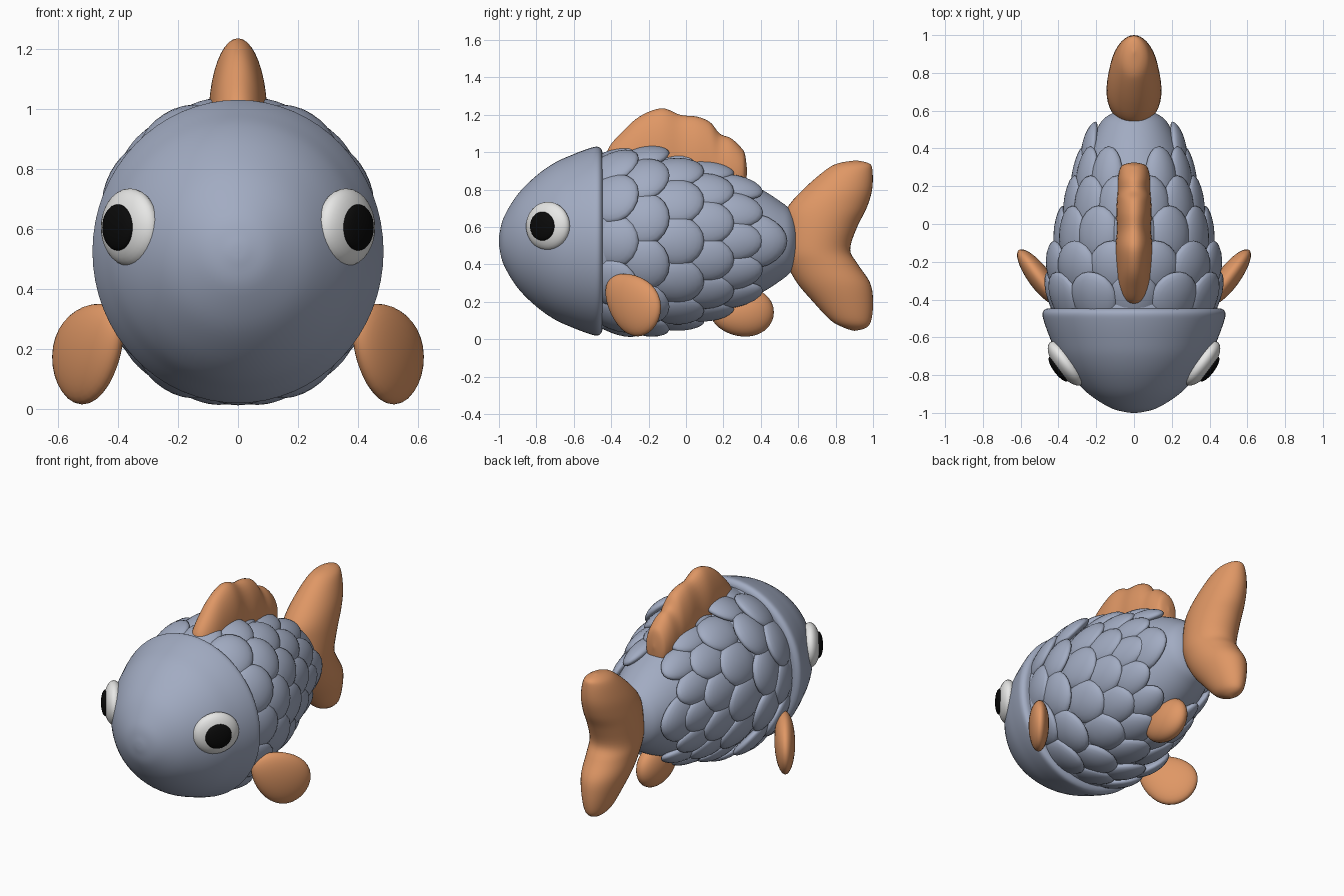
import bpy, bmesh, math
from mathutils import Vector

if "Cube" in bpy.data.objects:
    bpy.data.objects.remove(bpy.data.objects["Cube"])

ZC = 0.525      # height of the body axis


def material(name, rgb):
    m = bpy.data.materials.new(name)
    m.diffuse_color = (*rgb, 1)
    m.use_nodes = True
    m.node_tree.nodes["Principled BSDF"].inputs["Base Color"].default_value = m.diffuse_color
    return m


BLUE = material("blue_grey", (0.36, 0.41, 0.54))
ORANGE = material("orange", (0.74, 0.31, 0.13))
WHITE = material("eye_white", (0.80, 0.80, 0.79))
BLACK = material("pupil_black", (0.003, 0.003, 0.003))


def finish(name, bm, mat):
    bmesh.ops.remove_doubles(bm, verts=bm.verts, dist=1e-5)
    bmesh.ops.recalc_face_normals(bm, faces=bm.faces)
    for f in bm.faces:
        f.smooth = True
    me = bpy.data.meshes.new(name)
    bm.to_mesh(me)
    bm.free()
    me.materials.append(mat)
    ob = bpy.data.objects.new(name, me)
    bpy.context.collection.objects.link(ob)
    return ob


def smooth_points(pts, n=5):
    """Catmull-Rom resampling of a list of tuples."""
    p = [Vector(q) for q in pts]
    out = []
    for i in range(len(p) - 1):
        a, b, c, d = p[max(i - 1, 0)], p[i], p[i + 1], p[min(i + 2, len(p) - 1)]
        for k in range(n):
            t = k / n
            out.append(0.5 * (2 * b + (c - a) * t + (2 * a - 5 * b + 4 * c - d) * t * t
                              + (3 * b - a - 3 * c + d) * t ** 3))
    return out + [p[-1]]


def loft(name, axis, sections, mat, segs=40, n=5):
    """Elliptic sections (position, low, high, half thickness in x) along y or z."""
    bm = bmesh.new()
    rings = []
    for pos, lo, hi, t in smooth_points(sections, n):
        mid, half = (lo + hi) / 2, max((hi - lo) / 2, 0)
        ring = []
        for k in range(segs):
            a = 2 * math.pi * k / segs
            x, o = max(t, 0) * math.cos(a), mid + half * math.sin(a)
            ring.append(bm.verts.new((x, pos, o) if axis == "y" else (x, o, pos)))
        rings.append(ring)
    for r, s in zip(rings, rings[1:]):
        for k in range(segs):
            j = (k + 1) % segs
            bm.faces.new((r[k], r[j], s[j], s[k]))
    return finish(name, bm, mat)


def revolve(name, profile):
    """Profile of (y, radius, width factor) turned around the body axis."""
    return loft(name, "y", [(y, ZC - r, ZC + r, r * w) for y, r, w in profile], BLUE, 64)


def egg(name, center, axes, radii, mat, taper=0.0):
    """Ellipsoid on given axes, narrowed towards the start of its first axis."""
    bm = bmesh.new()
    bmesh.ops.create_uvsphere(bm, u_segments=32, v_segments=18, radius=1)
    for v in bm.verts:
        p, k = v.co.copy(), 1 + taper * v.co.x
        v.co = Vector(center) + sum((Vector(a) * r * c for a, r, c in
                                     zip(axes, radii, (p.x, p.y * k, p.z))), Vector())
    return finish(name, bm, mat)


# Head: blunt dome with a rounded rear rim
HEAD = [(-1, 0), (-0.996, 0.045), (-0.973, 0.13), (-0.9, 0.25), (-0.8, 0.35),
        (-0.7, 0.42), (-0.6, 0.465), (-0.52, 0.495), (-0.475, 0.505),
        (-0.452, 0.49), (-0.446, 0.46), (-0.446, 0.40), (-0.446, 0)]
revolve("head", [(y, r, 0.96) for y, r in HEAD])

# Body: tapers to a blunt end inside the tail, narrower than tall in the middle
BODY = [(-0.5, 0, 0.94), (-0.5, 0.43, 0.94), (-0.35, 0.455, 0.93), (-0.2, 0.46, 0.915),
        (-0.05, 0.437, 0.89), (0.1, 0.398, 0.87), (0.25, 0.347, 0.86), (0.4, 0.278, 0.87),
        (0.5, 0.215, 0.92), (0.56, 0.165, 0.95), (0.597, 0.09, 0.95), (0.607, 0, 0.95)]
revolve("body", BODY)
CURVE = smooth_points(BODY[1:], 8)


def body_at(y):
    """Radius and width factor of the body at y."""
    for a, b in zip(CURVE, CURVE[1:]):
        if a[0] <= y <= b[0]:
            p = a.lerp(b, (y - a[0]) / max(b[0] - a[0], 1e-6))
            return p[1], p[2]
    return CURVE[0][1:3]


# Scales: staggered rows of domed pads bent around the body, rear ends lifted
bm = bmesh.new()
for row, yc in enumerate((-0.40, -0.235, -0.05, 0.11, 0.265, 0.395)):
    for i in range(12):
        deg = 30 * i + 15 * (row % 2)
        spread = 18
        if row == 4 and deg in (90, 270):
            continue
        if row == 5:
            if i not in (0, 6):
                continue
            deg, spread = 30 * i, 30
        new = bmesh.ops.create_uvsphere(bm, u_segments=20, v_segments=12, radius=1)["verts"]
        bulge = 0.02 * abs(math.sin(math.radians(2 * deg))) if row < 2 else 0
        for v in new:
            u, w, h = v.co
            y = yc + 0.147 * w
            a = math.radians(deg + spread * u)
            r, width = body_at(y)
            r += 0.042 * h + 0.033 * w + bulge
            v.co = (width * r * math.cos(a), y, ZC + r * math.sin(a))
finish("scales", bm, BLUE)

# Tail fin: two lobes with a notch behind
loft("tail_fin", "z", [
    (0.045, 0.90, 0.90, 0), (0.06, 0.85, 0.96, 0.035), (0.10, 0.775, 0.99, 0.07),
    (0.2, 0.68, 1.0, 0.105), (0.3, 0.595, 0.985, 0.13), (0.4, 0.54, 0.92, 0.14),
    (0.48, 0.52, 0.878, 0.145), (0.6, 0.52, 0.915, 0.145), (0.7, 0.54, 0.965, 0.138),
    (0.8, 0.625, 0.995, 0.12), (0.9, 0.74, 0.997, 0.085), (0.94, 0.81, 0.98, 0.05),
    (0.957, 0.91, 0.91, 0)], ORANGE)

# Dorsal fin: wavy crest along the back
loft("dorsal_fin", "y", [
    (-0.43, 0.97, 0.97, 0), (-0.41, 0.85, 1.03, 0.05), (-0.35, 0.75, 1.10, 0.08),
    (-0.25, 0.7, 1.19, 0.092), (-0.13, 0.7, 1.235, 0.098), (-0.03, 0.7, 1.20, 0.09),
    (0.06, 0.7, 1.19, 0.094), (0.13, 0.7, 1.16, 0.09), (0.18, 0.7, 1.10, 0.087),
    (0.24, 0.72, 1.075, 0.085), (0.29, 0.76, 1.03, 0.075), (0.315, 0.80, 0.99, 0.055),
    (0.327, 0.90, 0.90, 0)], ORANGE)

# Anal fin: single rounded paddle below
egg("anal_fin", (0, 0.30, 0.145), ((0, 1, 0), (0, 0, 1), (1, 0, 0)),
    (0.17, 0.13, 0.08), ORANGE, 0.1)

# Paired parts: side fins and eyes
for s, side in ((1, "right"), (-1, "left")):
    u = Vector((0.6 * s, 0.8, 0))
    n = Vector((0.8 * s, -0.6, 0))
    z = Vector((0, 0, 1))
    d = 0.8 * u - 0.6 * z
    e = 0.6 * u + 0.8 * z
    egg("side_fin_" + side, (0.497 * s, -0.288, 0.195), (d, e, n),
        (0.195, 0.15, 0.06), ORANGE, 0.2)
    egg("eye_white_" + side, (0.360 * s, -0.738, 0.605), (u, z, n),
        (0.14, 0.13, 0.06), WHITE)
    egg("pupil_" + side, (0.400 * s, -0.768, 0.605), (u, z, n),
        (0.08, 0.077, 0.026), BLACK)
